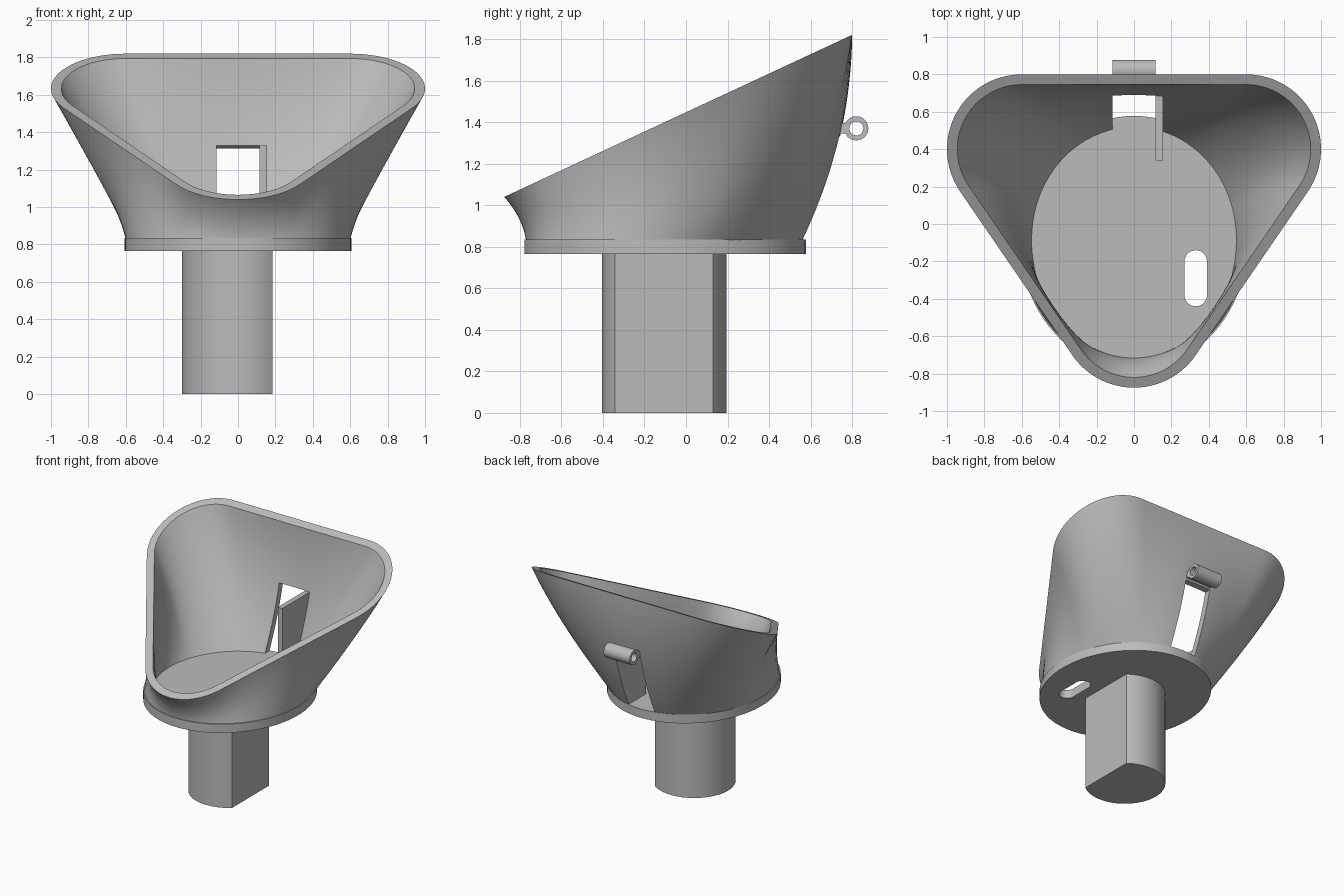
import bpy, bmesh
from math import pi, cos, sin, atan2, acos, hypot

if "Cube" in bpy.data.objects:
    bpy.data.objects.remove(bpy.data.objects["Cube"])

grey = bpy.data.materials.new("plain grey")
grey.use_nodes = True
COLOUR = (0.5, 0.5, 0.5, 1)
grey.diffuse_color = COLOUR
grey.node_tree.nodes["Principled BSDF"].inputs["Base Color"].default_value = COLOUR

MID_Y = -0.1       # centre of the base and post
BASE_Z = 0.765     # underside of the base
FLOOR_Z = 0.835    # floor inside the cup
WALL = 0.055


def finish(name, bm):
    bmesh.ops.recalc_face_normals(bm, faces=bm.faces)
    mesh = bpy.data.meshes.new(name)
    bm.to_mesh(mesh)
    bm.free()
    mesh.materials.append(grey)
    obj = bpy.data.objects.new(name, mesh)
    bpy.context.collection.objects.link(obj)
    return obj


def prism(name, outline, low, high, along_x=False):
    """Extrude a flat outline along z, or a (y, z) outline along x."""
    bm = bmesh.new()
    place = (lambda a, b, h: (h, a, b)) if along_x else (lambda a, b, h: (a, b, h))
    bottom = [bm.verts.new(place(a, b, low)) for a, b in outline]
    top = [bm.verts.new(place(a, b, high)) for a, b in outline]
    bm.faces.new(bottom)
    bm.faces.new(top)
    for i in range(len(outline)):
        j = (i + 1) % len(outline)
        bm.faces.new((bottom[i], bottom[j], top[j], top[i]))
    return finish(name, bm)


def arc(cx, cy, rx, ry, start, end, steps):
    return [(cx + rx * cos(start + (end - start) * i / steps),
             cy + ry * sin(start + (end - start) * i / steps)) for i in range(steps + 1)]


def circle(cx, cy, rx, ry, steps=96):
    return arc(cx, cy, rx, ry, 0, 2 * pi, steps)[:-1]


def cut(obj, cutter):
    mod = obj.modifiers.new("cut", "BOOLEAN")
    mod.operation = "DIFFERENCE"
    mod.solver = "EXACT"
    mod.object = cutter
    bpy.context.view_layer.objects.active = obj
    bpy.ops.object.modifier_apply(modifier=mod.name)
    bpy.data.objects.remove(cutter)


def rim_outline(radius):
    """Rounded triangle: three arcs joined by subdivided straight sides."""
    slope = atan2(-0.6, 0.875)
    corners = [(0.6, 0.4, slope, pi / 2), (-0.6, 0.4, pi / 2, pi - slope),
               (0, -0.475, pi - slope, 2 * pi + slope)]
    arcs = [arc(x, y, radius, radius, a, b, 24) for x, y, a, b in corners]
    points = []
    for k, part in enumerate(arcs):
        points += part
        (x0, y0), (x1, y1) = part[-1], arcs[(k + 1) % 3][0]
        points += [(x0 + (x1 - x0) * i / 16, y0 + (y1 - y0) * i / 16) for i in range(1, 16)]
    return points


# Flared cup: an ellipse lofted to a slanted rounded triangle, with a wall
def wall_rings(bm, inset, steps=20):
    rings = []
    guide = rim_outline(0.4)
    rim = rim_outline(0.4 - inset)
    for k in range(steps + 1):
        s = k / steps
        ring = []
        for (gx, gy), (x, y) in zip(guide, rim):
            t = atan2(gy - MID_Y, gx)
            ex = (0.6 - inset) * cos(t)
            ey = MID_Y + (0.67 - inset) * sin(t)
            bulge = 4 * s * (1 - s) * (0.0375 + 0.0175 * sin(t))
            rim_z = 1.04 + 0.4657 * (y + 0.875)
            low = FLOOR_Z - 0.01
            ring.append(bm.verts.new((ex + (x - ex) * s, ey + (y - ey) * s + bulge,
                                      low + (rim_z - low) * s)))
        rings.append(ring)
    return rings


bm = bmesh.new()
loop = wall_rings(bm, 0) + wall_rings(bm, WALL)[::-1]
for a, b in zip(loop, loop[1:] + loop[:1]):
    for i in range(len(a)):
        j = (i + 1) % len(a)
        bm.faces.new((a[i], a[j], b[j], b[i]))
cup = finish("cup_wall", bm)
slot = [(-0.115, 0.3), (0.115, 0.3), (0.115, 1), (-0.115, 1)]
cut(cup, prism("slot_cutter", slot, FLOOR_Z - 0.05, 1.33))

# Base plate with a rounded slot through it
base = prism("base_plate", circle(0, MID_Y, 0.606, 0.678), BASE_Z, FLOOR_Z)
hole = arc(0.33, -0.2, 0.06, 0.06, 0, pi, 16) + arc(0.33, -0.38, 0.06, 0.06, pi, 2 * pi, 16)
cut(base, prism("hole_cutter", hole, BASE_Z - 0.1, FLOOR_Z + 0.1))

# Post with one flat side
flat = acos(0.185 / 0.3)
post = prism("post", arc(0, -0.105, 0.3, 0.3, flat, 2 * pi - flat, 64), 0, BASE_Z + 0.01)

# Rib standing beside the slot, following the back wall
rib_side = [(0.34, 0.83), (0.34, 1.33), (0.71, 1.33), (0.66, 1.15), (0.6, 0.98), (0.535, 0.83)]
rib = prism("slot_rib", rib_side, 0.115, 0.156, along_x=True)

# Hinge tube on the back, with a small mount
hinge = prism("hinge_tube", circle(0.82, 1.37, 0.058, 0.058, 40), -0.115, 0.115, along_x=True)
cut(hinge, prism("bore_cutter", circle(0.82, 1.37, 0.034, 0.034, 40), -0.2, 0.2, along_x=True))
mount_side = [(0.72, 1.345), (0.775, 1.345), (0.775, 1.395), (0.72, 1.395)]
mount = prism("hinge_mount", mount_side, -0.115, 0.115, along_x=True)

# Smooth shading with crisp edges
bpy.ops.object.select_all(action="DESELECT")
for obj in (cup, base, post, rib, hinge, mount):
    obj.select_set(True)
bpy.context.view_layer.objects.active = cup
bpy.ops.object.shade_smooth_by_angle(angle=pi / 6)
